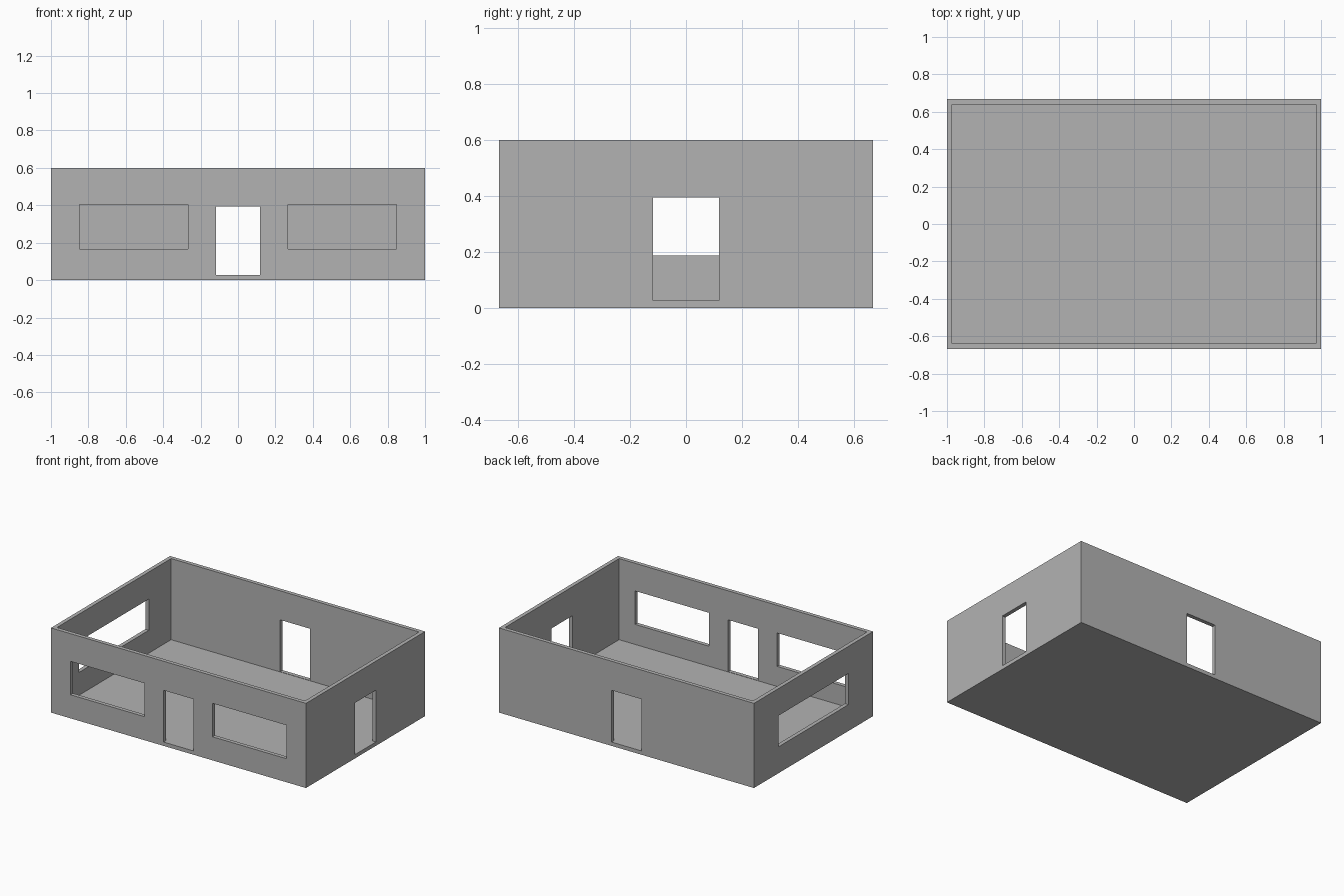
import bpy

if "Cube" in bpy.data.objects:
    bpy.data.objects.remove(bpy.data.objects["Cube"], do_unlink=True)

HALF_X, HALF_Y, HEIGHT = 1.0, 0.667, 0.6
WALL, FLOOR = 0.028, 0.025
DOOR_HALF, DOOR_BOTTOM, DOOR_TOP = 0.117, 0.027, 0.394


def box(name, low, high):
    """Axis-aligned box between two corners."""
    centre = [(a + b) / 2 for a, b in zip(low, high)]
    bpy.ops.mesh.primitive_cube_add(size=1, location=centre)
    obj = bpy.context.object
    obj.name = name
    obj.scale = [b - a for a, b in zip(low, high)]
    bpy.ops.object.transform_apply(location=True, rotation=False, scale=True)
    return obj


def cut(target, name, low, high):
    """Remove a box-shaped volume from the target."""
    cutter = box(name, low, high)
    cutter.hide_render = True
    modifier = target.modifiers.new(name, "BOOLEAN")
    modifier.operation = "DIFFERENCE"
    modifier.solver = "EXACT"
    modifier.object = cutter
    bpy.context.view_layer.objects.active = target
    bpy.ops.object.modifier_apply(modifier=modifier.name)
    bpy.data.objects.remove(cutter, do_unlink=True)


# Plain grey material
grey = bpy.data.materials.new("plain grey")
grey.use_nodes = True
colour = (0.45, 0.45, 0.45, 1)
grey.diffuse_color = colour
grey.node_tree.nodes["Principled BSDF"].inputs["Base Color"].default_value = colour

# Outer block, hollowed into an open-topped room with a floor
house = box("house_shell", (-HALF_X, -HALF_Y, 0), (HALF_X, HALF_Y, HEIGHT))
inner_x, inner_y = HALF_X - WALL, HALF_Y - WALL
cut(house, "room_cutter", (-inner_x, -inner_y, FLOOR), (inner_x, inner_y, HEIGHT + 0.2))

# Front and back doorways
for name, y in (("front", -HALF_Y), ("back", HALF_Y)):
    cut(house, name + "_door_cutter",
        (-DOOR_HALF, y - 0.1, DOOR_BOTTOM), (DOOR_HALF, y + 0.1, DOOR_TOP))

# Side doorway
cut(house, "side_door_cutter",
    (HALF_X - 0.1, -DOOR_HALF, DOOR_BOTTOM), (HALF_X + 0.1, DOOR_HALF, DOOR_TOP))

# Pair of wide front windows
for x in (-0.557, 0.557):
    cut(house, "front_window_cutter",
        (x - 0.29, -HALF_Y - 0.1, 0.167), (x + 0.29, -HALF_Y + 0.1, 0.404))

# Side window
cut(house, "side_window_cutter",
    (-HALF_X - 0.1, -0.39, 0.187), (-HALF_X + 0.1, 0.39, 0.408))

house.data.materials.clear()
house.data.materials.append(grey)
